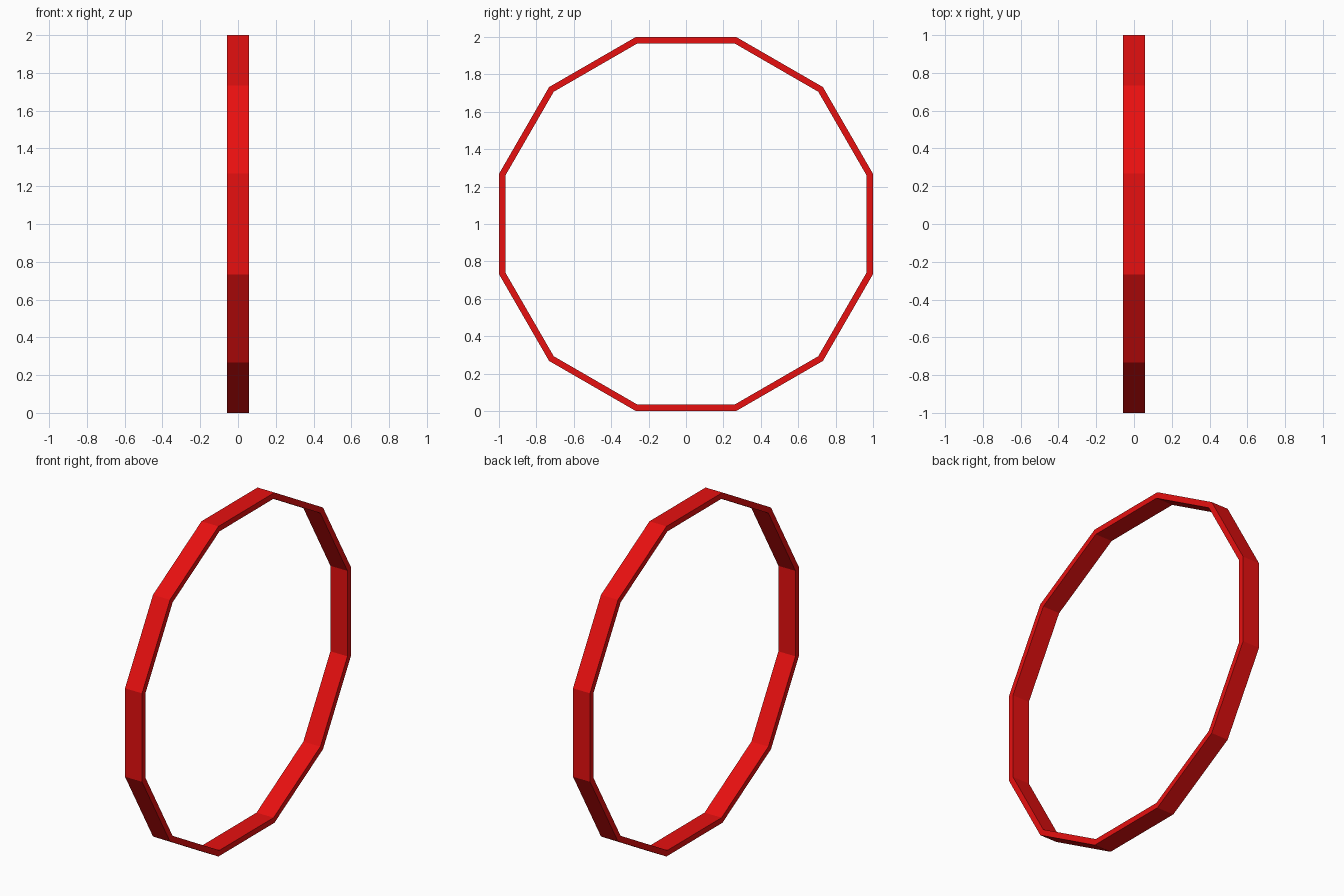
import bpy, bmesh
from math import cos, sin, pi

if "Cube" in bpy.data.objects:
    bpy.data.objects.remove(bpy.data.objects["Cube"])

SIDES = 12
HALF_WIDTH = 0.057
OUTER = 1.0 / cos(pi / SIDES)      # flats touch the 2-unit bounds
INNER = 0.966 / cos(pi / SIDES)

# Rectangular cross-section swept round the x axis
section = [(-HALF_WIDTH, OUTER), (HALF_WIDTH, OUTER),
           (HALF_WIDTH, INNER), (-HALF_WIDTH, INNER)]

bm = bmesh.new()
loops = []
for i in range(SIDES):
    a = (i + 0.5) * 2 * pi / SIDES
    loops.append([bm.verts.new((x, r * cos(a), 1 + r * sin(a))) for x, r in section])
for i in range(SIDES):
    p, q = loops[i], loops[(i + 1) % SIDES]
    for j in range(4):
        k = (j + 1) % 4
        bm.faces.new((p[j], p[k], q[k], q[j]))
bmesh.ops.recalc_face_normals(bm, faces=bm.faces)

mesh = bpy.data.meshes.new("ring_band")
bm.to_mesh(mesh)
bm.free()
ring = bpy.data.objects.new("ring_band", mesh)
bpy.context.collection.objects.link(ring)

# Red finish
red = bpy.data.materials.new("red")
red.diffuse_color = (0.8, 0.005, 0.005, 1)
red.use_nodes = True
red.node_tree.nodes["Principled BSDF"].inputs["Base Color"].default_value = red.diffuse_color
mesh.materials.append(red)
